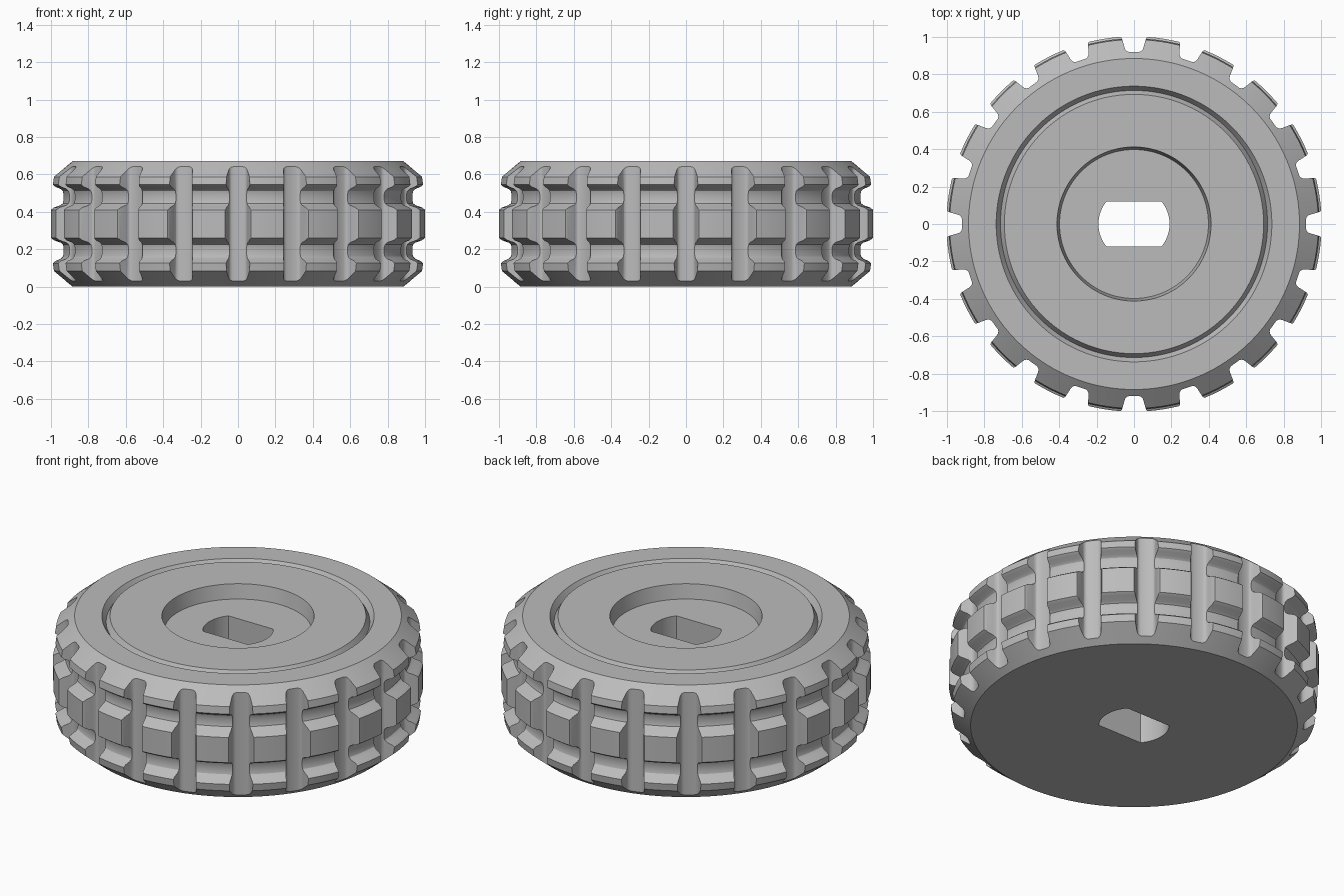
import bpy, bmesh, math
from mathutils import Matrix

cube = bpy.data.objects.get("Cube")
if cube:
    bpy.data.objects.remove(cube, do_unlink=True)

HEIGHT = 0.67
TREADS = 20

grey = bpy.data.materials.new("plain grey")
grey.use_nodes = True
colour = (0.5, 0.5, 0.5, 1)
grey.diffuse_color = colour
grey.node_tree.nodes["Principled BSDF"].inputs["Base Color"].default_value = colour


def finish(bm, name):
    bmesh.ops.recalc_face_normals(bm, faces=bm.faces)
    mesh = bpy.data.meshes.new(name)
    bm.to_mesh(mesh)
    bm.free()
    mesh.materials.append(grey)
    obj = bpy.data.objects.new(name, mesh)
    bpy.context.collection.objects.link(obj)
    return obj


def prism(bm, outline, z0, z1, turn=0):
    """Extrude an xy outline upward, turned about the wheel axis."""
    face = bm.faces.new([bm.verts.new((x, y, z0)) for x, y in outline])
    new = bmesh.ops.extrude_face_region(bm, geom=[face])["geom"]
    top = [v for v in new if isinstance(v, bmesh.types.BMVert)]
    bmesh.ops.translate(bm, verts=top, vec=(0, 0, z1 - z0))
    bmesh.ops.rotate(bm, verts=list(face.verts) + top,
                     matrix=Matrix.Rotation(turn, 3, "Z"))


# Tyre section from mid height up to the rim, mirrored for the lower half
upper = [(1.003, 0.41), (0.985, 0.423), (0.95, 0.435), (0.938, 0.445), (0.934, 0.46),
         (0.934, 0.495), (0.938, 0.51), (0.95, 0.522), (0.978, 0.533), (0.992, 0.545),
         (0.986, 0.587), (0.885, HEIGHT)]
lower = [(r, HEIGHT - z) for r, z in reversed(upper)]
# Top face: thin V groove, then the recessed hub
face_top = [(0.737, HEIGHT), (0.714, 0.635), (0.693, HEIGHT),
            (0.412, HEIGHT), (0.398, 0.585), (0.1, 0.585)]
profile = [(0.1, 0)] + lower + upper + face_top

bm = bmesh.new()
verts = [bm.verts.new((r, 0, z)) for r, z in profile]
edges = [bm.edges.new(pair) for pair in zip(verts, verts[1:])]
bmesh.ops.spin(bm, geom=verts + edges, cent=(0, 0, 0), axis=(0, 0, 1),
               angle=math.tau, steps=TREADS * 8)
bmesh.ops.remove_doubles(bm, verts=bm.verts, dist=0.0001)
bmesh.ops.holes_fill(bm, edges=[e for e in bm.edges if e.is_boundary], sides=0)
wheel = finish(bm, "wheel")

# Cross grooves between the tread blocks
half = [(0.085, 1.05), (0.074, 1.006), (0.064, 0.992), (0.051, 0.945),
        (0.046, 0.932), (0.038, 0.924), (0.027, 0.92)]
outline = half + [(-x, y) for x, y in reversed(half)]
bm = bmesh.new()
for i in range(TREADS):
    prism(bm, outline, -0.1, HEIGHT + 0.1, i * math.tau / TREADS)
groove_cutter = finish(bm, "groove_cutter")

# Axle hole: round with two flats
R, FLAT = 0.19, 0.12
reach = math.asin(FLAT / R)
arc = [reach * (i / 8 - 1) for i in range(17)]
hole = [(R * math.cos(a + s), R * math.sin(a + s)) for s in (0, math.pi) for a in arc]
bm = bmesh.new()
prism(bm, hole, -0.1, HEIGHT + 0.1)
axle_cutter = finish(bm, "axle_cutter")

# Cut the wheel
bpy.ops.object.select_all(action="DESELECT")
wheel.select_set(True)
bpy.context.view_layer.objects.active = wheel
for cutter in (groove_cutter, axle_cutter):
    mod = wheel.modifiers.new(cutter.name, "BOOLEAN")
    mod.operation = "DIFFERENCE"
    mod.solver = "EXACT"
    mod.object = cutter
    bpy.ops.object.modifier_apply(modifier=mod.name)
    bpy.data.objects.remove(cutter, do_unlink=True)

bpy.ops.object.shade_smooth_by_angle(angle=math.radians(30))
